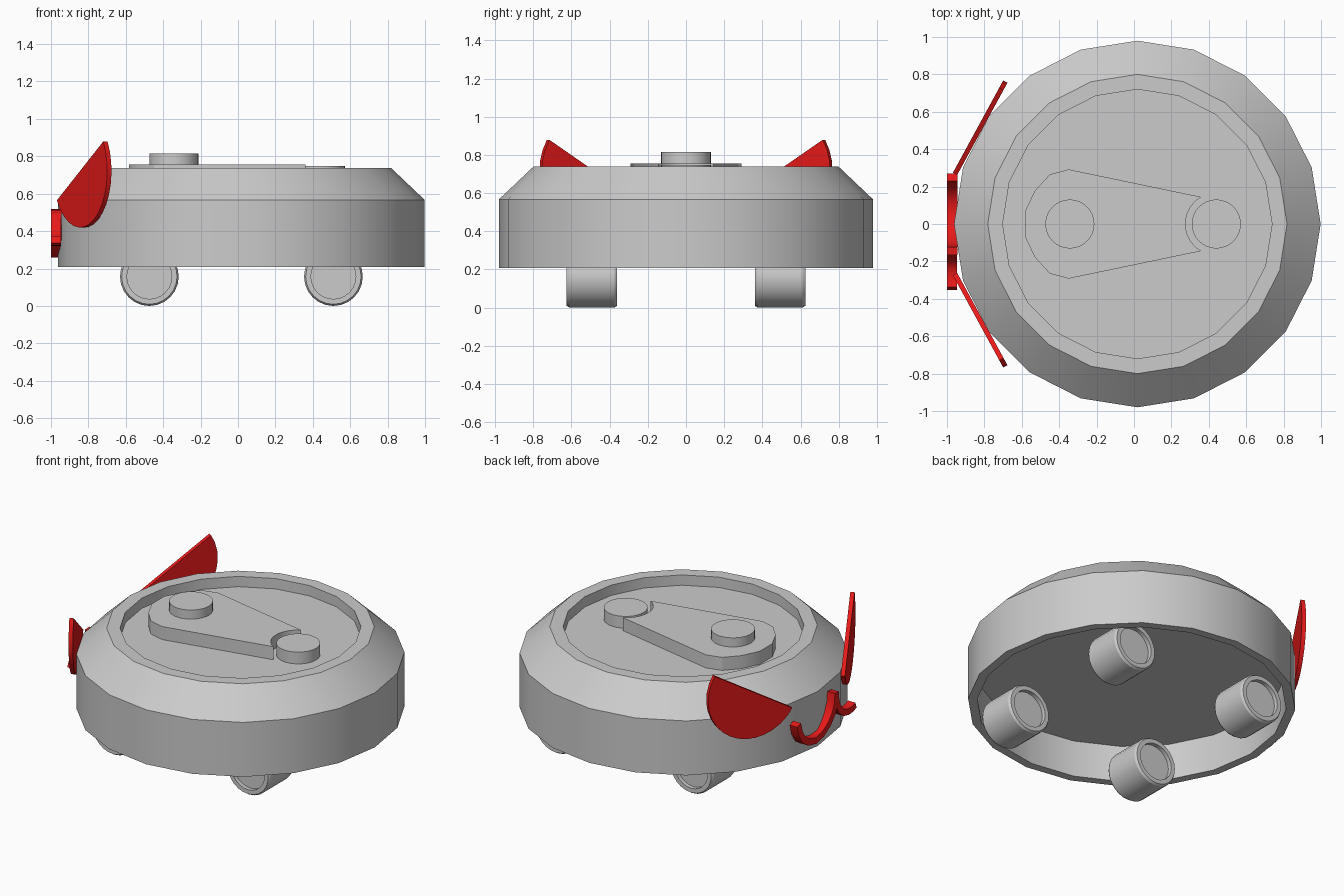
import bpy, bmesh, math
from mathutils import Matrix, Vector

if "Cube" in bpy.data.objects:
    bpy.data.objects.remove(bpy.data.objects["Cube"])

CX = 0.018  # body centre in x

red = bpy.data.materials.new("red")
red.diffuse_color = (0.8, 0.01, 0.01, 1)
red.use_nodes = True
red.node_tree.nodes["Principled BSDF"].inputs["Base Color"].default_value = red.diffuse_color


def finish(bm, name, mat=None, smooth=True):
    bmesh.ops.remove_doubles(bm, verts=bm.verts, dist=1e-5)
    bmesh.ops.recalc_face_normals(bm, faces=bm.faces)
    me = bpy.data.meshes.new(name)
    bm.to_mesh(me)
    bm.free()
    ob = bpy.data.objects.new(name, me)
    bpy.context.collection.objects.link(ob)
    if mat:
        me.materials.append(mat)
    if smooth:
        bpy.ops.object.select_all(action='DESELECT')
        ob.select_set(True)
        bpy.context.view_layer.objects.active = ob
        bpy.ops.object.shade_smooth_by_angle(angle=math.radians(30))
    return ob


def lathe(name, profile, segs, matrix):
    """Revolve (radius, height) points about the local z axis."""
    bm = bmesh.new()
    rings = []
    for i in range(segs):
        a = 2 * math.pi * i / segs
        rings.append([bm.verts.new(matrix @ Vector((r * math.cos(a), r * math.sin(a), h)))
                      for r, h in profile])
    for i in range(segs):
        p, q = rings[i], rings[(i + 1) % segs]
        for j in range(len(profile) - 1):
            bm.faces.new((p[j], q[j], q[j + 1], p[j + 1]))
    return finish(bm, name)


def prism(name, outline, low, high, matrix, mat=None):
    """Extrude a 2D outline along local z from low to high."""
    bm = bmesh.new()
    lo = [bm.verts.new(matrix @ Vector((u, v, low))) for u, v in outline]
    hi = [bm.verts.new(matrix @ Vector((u, v, high))) for u, v in outline]
    bm.faces.new(lo)
    bm.faces.new(hi)
    n = len(outline)
    for i in range(n):
        j = (i + 1) % n
        bm.faces.new((lo[i], lo[j], hi[j], hi[i]))
    return finish(bm, name, mat)


def ribbon(path, half):
    """Outline of a constant-width band along a 2D path."""
    pts = [Vector(p) for p in path]
    left, right = [], []
    for i, p in enumerate(pts):
        d = (pts[min(i + 1, len(pts) - 1)] - pts[max(i - 1, 0)]).normalized()
        n = Vector((-d.y, d.x)) * half
        left.append(tuple(p + n))
        right.append(tuple(p - n))
    return left + right[::-1]


# Body: recessed top, chamfered shoulder, hollow underside
lathe("body", [(0, .67), (.72, .67), (.72, .738), (.80, .738), (.98, .567),
               (.98, .208), (.925, .208), (.925, .45), (0, .45)],
      20, Matrix.Translation((CX, 0, 0)))

# Wheels with recessed hubs
half = [(0, .105), (.12, .105), (.12, .132), (.148, .132), (.157, .118)]
wheel = half + [(r, -h) for r, h in reversed(half)]
for fy, yname in ((-1, "front"), (1, "back")):
    for fx, xname in ((-1, "left"), (1, "right")):
        m = Matrix.Translation((CX + fx * .492, fy * .493, .157)) @ Matrix.Rotation(math.pi / 2, 4, 'X')
        lathe(f"wheel_{yname}_{xname}", wheel, 24, m)

# Tapered top plate, notched around the right button
upper = [(-.35, .292), (-.45, .265), (-.53, .178), (-.584, .065)]
outline = upper + [(x, -y) for x, y in reversed(upper)]
for i in range(13):
    a = math.radians(241 - i * 122 / 12)
    outline.append((.44 + .165 * math.cos(a), .165 * math.sin(a)))
prism("top_plate", outline, .665, .756, Matrix())

# Buttons
for name, x, top in (("left_button", -.343, .816), ("right_button", .44, .748)):
    lathe(name, [(0, .66), (.131, .66), (.131, top), (0, top)], 32, Matrix.Translation((x, 0, 0)))

# Half-disc eyes, tilted down toward the middle
tilt = math.atan2(.315, .518)
eye = []
for i in range(17):
    a = tilt - math.pi * i / 16
    eye.append((.259 + .303 * math.cos(a), .722 + .303 * math.sin(a)))
for s, name in ((1, "eye_back"), (-1, "eye_front")):
    d = Vector((.479, .878 * s, 0))
    n = Vector((-.878, .479 * s, 0))
    m = Matrix(((d.x, 0, n.x, -.957), (d.y, 0, n.y, .268 * s), (0, 1, 0, 0), (0, 0, 0, 1)))
    prism(name, eye, -.013, .013, m, red)

# Mouth: one large curve and a small hook
to_side = Matrix(((0, 0, 1, 0), (1, 0, 0, 0), (0, 1, 0, 0), (0, 0, 0, 1)))
curve = [(.25, .45), (.232, .385), (.195, .33), (.14, .295), (.07, .28), (0, .295),
         (-.065, .335), (-.11, .385), (-.138, .445), (-.145, .515)]
hook = [(-.142, .50), (-.158, .43), (-.185, .38), (-.225, .35), (-.27, .34),
        (-.31, .342), (-.345, .355)]
prism("mouth_curve", ribbon(curve, .021), -1.0, -.945, to_side, red)
prism("mouth_hook", ribbon(hook, .02), -.999, -.946, to_side, red)
